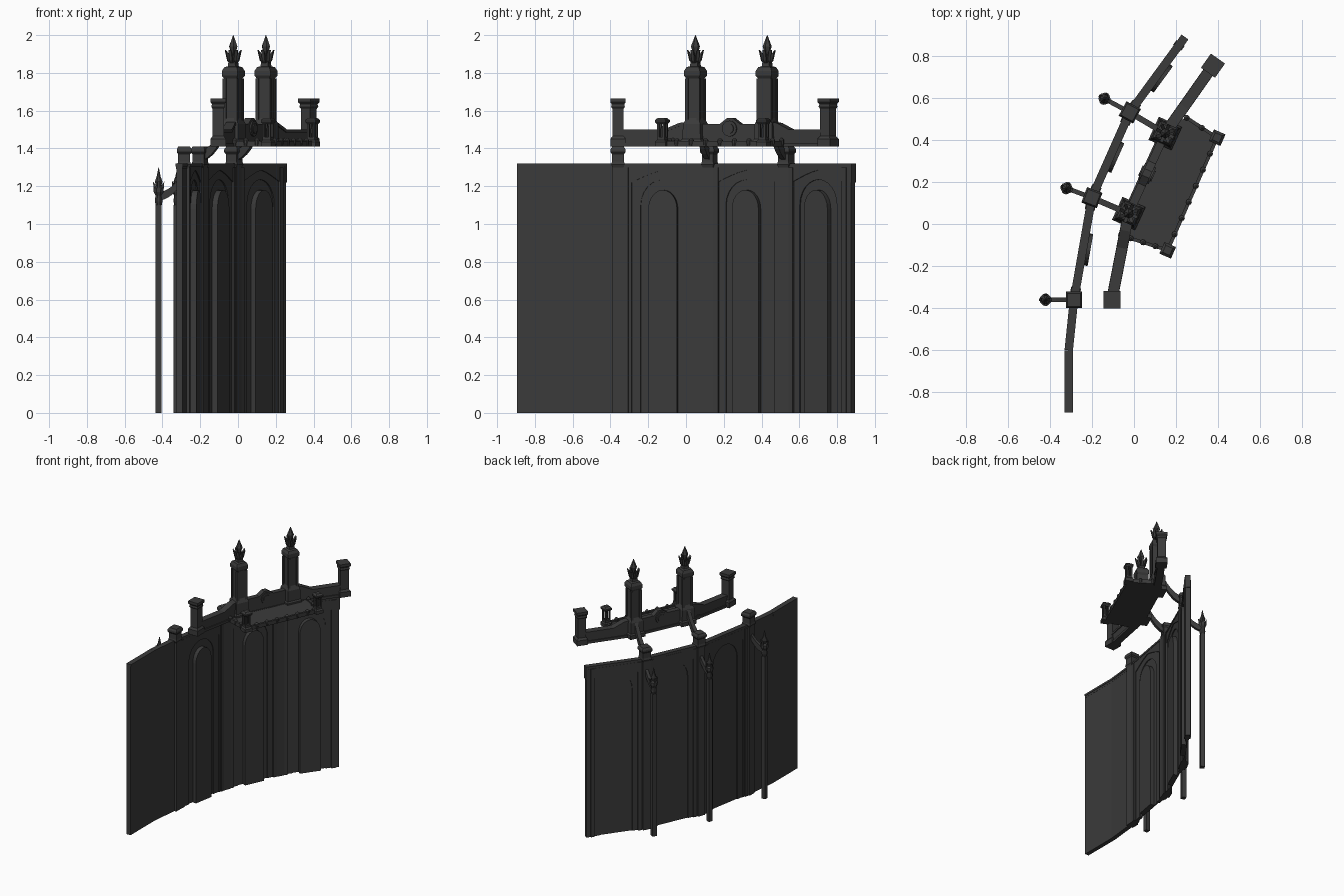
import bpy, bmesh, math
from mathutils import Vector

if "Cube" in bpy.data.objects:
    bpy.data.objects.remove(bpy.data.objects["Cube"])

stone = bpy.data.materials.new("dark_stone")
stone.use_nodes = True
stone.diffuse_color = (0.043, 0.043, 0.043, 1)
stone.node_tree.nodes["Principled BSDF"].inputs["Base Color"].default_value = stone.diffuse_color


def finish(name, bm):
    bmesh.ops.recalc_face_normals(bm, faces=bm.faces)
    me = bpy.data.meshes.new(name)
    bm.to_mesh(me)
    bm.free()
    me.materials.append(stone)
    ob = bpy.data.objects.new(name, me)
    bpy.context.collection.objects.link(ob)
    return ob


def loft(name, rings):
    """Closed solid through rings with equal point counts."""
    bm = bmesh.new()
    vs = [[bm.verts.new(p) for p in r] for r in rings]
    n = len(vs[0])
    for a, b in zip(vs, vs[1:]):
        for i in range(n):
            j = (i + 1) % n
            bm.faces.new((a[i], a[j], b[j], b[i]))
    bm.faces.new(vs[0][::-1])
    bm.faces.new(vs[-1])
    return finish(name, bm)


def stack(name, pos, angle, profile, sides=4):
    """Upright turned or square shaft: profile of (z, half width)."""
    k = 1 / math.cos(math.pi / sides)
    rings = []
    for z, r in profile:
        ring = []
        for i in range(sides):
            a = angle + (i + 0.5) * math.tau / sides
            ring.append((pos[0] + r * k * math.cos(a), pos[1] + r * k * math.sin(a), z))
        rings.append(ring)
    return loft(name, rings)


def plate(name, a, b, outline, d0, d1):
    """Upright slab on the line a-b: outline of (along, z), depth d0 to d1."""
    a, t = Vector(a), (Vector(b) - Vector(a)).normalized()
    n = Vector((t.y, -t.x))
    return loft(name, [[(*(a + t * u + n * d), z) for u, z in outline] for d in (d0, d1)])


def length(a, b):
    return (Vector(b) - Vector(a)).length


def heading(a, b):
    return math.atan2(b[1] - a[1], b[0] - a[0])


def bar(name, a, b, z0, z1, half, extra=0):
    l = length(a, b) + extra
    return plate(name, a, b, [(-extra, z0), (l, z0), (l, z1), (-extra, z1)], -half, half)


def arch(c, half, spring, apex, pointed=False):
    pts = [(c - half, 0)]
    for i in range(13):
        s = -math.cos(math.pi * i / 12)
        h = 1 - abs(s) ** 1.3 if pointed else math.sqrt(max(0, 1 - s * s))
        pts.append((c + half * s, spring + (apex - spring) * h))
    return pts + [(c + half, 0)]


def strut(name, a, b, z0, z1, thick, half):
    """Curved flying buttress, steeper towards b."""
    l = length(a, b)
    top = [(l * i / 8, z0 + (z1 - z0) * (i / 8) ** 2) for i in range(9)]
    return plate(name, a, b, top + [(u, z - thick) for u, z in reversed(top)], -half, half)


# Curved curtain wall
path = [(-0.31, -0.895), (-0.31, -0.6), (-0.285, -0.36), (-0.2, 0.125), (-0.02, 0.53), (0.24, 0.885)]
WALL = 1.30
for i, (a, b) in enumerate(zip(path, path[1:])):
    bar(f"wall_cornice_{i}", a, b, 1.29, 1.305, 0.017)
    bar(f"wall_coping_{i}", a, b, 1.305, 1.32, 0.02)
    if i < 2:
        bar(f"plain_wall_{i}", a, b, 0, WALL, 0.016)
        continue
    l = length(a, b)
    c = l / 2
    bar(f"wall_core_{i}", a, b, 0, WALL, 0.005)
    # Stepped arch frames on both faces
    frames = [("pointed_frame", 0, l, arch(c, 0.17, 1.22, 1.285, True), 0.018),
              ("round_frame", c - 0.18, c + 0.18, arch(c, 0.122, 1.1, 1.235), 0.012)]
    for nm, u0, u1, hole, depth in frames:
        outline = [(u0, 0), (u0, WALL), (u1, WALL), (u1, 0)] + hole[::-1]
        for side, s in (("front", 1), ("back", -1)):
            plate(f"{nm}_{side}_{i}", a, b, outline, 0.004 * s, depth * s)
    # Raised arched panel
    plate(f"arched_panel_{i}", a, b, arch(c, 0.077, 1.08, 1.18), 0.003, 0.036)
    # Half columns beside the piers
    for u in (0.045, l - 0.045):
        plate(f"half_column_{i}", a, b, [(u - 0.014, 0), (u + 0.014, 0), (u + 0.014, WALL), (u - 0.014, WALL)],
              -0.024, 0.024)
bar("wall_end_cap", (0.232, 0.874), (0.242, 0.888), 1.22, 1.32, 0.02)

# Piers, outer posts and lower struts
piers = path[2:5]
posts = [(-0.42, -0.36), (-0.32, 0.17), (-0.14, 0.595)]
pier_profile = [(0, 0.029), (1.30, 0.029), (1.315, 0.036), (1.33, 0.032), (1.37, 0.032),
                (1.38, 0.039), (1.395, 0.039), (1.41, 0.031)]
post_profile = [(0, 0.016), (1.10, 0.016), (1.12, 0.02), (1.15, 0.017), (1.17, 0.026),
                (1.19, 0.027), (1.20, 0.014), (1.225, 0.02), (1.25, 0.011), (1.30, 0.001)]
for i, (p, q) in enumerate(zip(piers, posts)):
    ang = heading(q, p)
    stack(f"pier_{i}", p, ang, pier_profile)
    stack(f"outer_post_{i}", q, ang, post_profile[:2])
    stack(f"post_pinnacle_{i}", q, ang, post_profile[1:], 8)
    for k in range(4):
        a = ang + k * math.pi / 2
        tip = (q[0] + math.cos(a), q[1] + math.sin(a))
        plate(f"post_leaf_{i}", q, tip, [(0.01, 1.16), (0.026, 1.18), (0.03, 1.225), (0.012, 1.2)], -0.006, 0.006)
    strut(f"lower_strut_{i}", q, p, 1.17, 1.28, 0.045, 0.011)

# Towers with leaf crowns and upper flying buttresses
towers = [(-0.025, 0.05), (0.148, 0.43)]
lean = heading(*towers)
tower_profile = [(1.41, 0.06), (1.44, 0.06), (1.45, 0.052), (1.53, 0.05), (1.56, 0.036), (1.77, 0.036),
                 (1.785, 0.046), (1.81, 0.046), (1.83, 0.036), (1.835, 0.022), (1.87, 0.018)]
spike_profile = [(1.86, 0.008), (1.90, 0.01), (1.94, 0.021), (2.0, 0.001)]
for i, (t, p) in enumerate(zip(towers, piers[1:])):
    stack(f"tower_{i}", t, lean, tower_profile)
    stack(f"tower_spike_{i}", t, lean, spike_profile, 6)
    for k in range(8):
        a = lean + k * math.pi / 4
        tip = (t[0] + math.cos(a), t[1] + math.sin(a))
        plate(f"crown_leaf_{i}", t, tip, [(0.008, 1.84), (0.032, 1.865), (0.045, 1.92), (0.02, 1.89)], -0.008, 0.008)
    # Corner strips on the tower shaft
    for k in range(4):
        a = lean + math.pi / 4 + k * math.pi / 2
        edge = (t[0] + 0.047 * math.cos(a), t[1] + 0.047 * math.sin(a))
        stack(f"tower_corner_{i}", edge, lean, [(1.45, 0.009), (1.77, 0.009)])
    strut(f"flying_buttress_{i}", p, t, 1.39, 1.64, 0.055, 0.014)

# Parapet with end pillars
ends = [(-0.105, -0.36), (0.375, 0.752)]
end_profile = [(1.41, 0.041), (1.45, 0.041), (1.465, 0.03), (1.61, 0.03), (1.62, 0.036),
               (1.635, 0.033), (1.645, 0.041), (1.665, 0.041)]
for i, (e, t) in enumerate(zip(ends, towers)):
    l = length(e, t)
    stack(f"end_pillar_{i}", e, 0 if i == 0 else heading(t, e), end_profile)
    plate(f"side_parapet_{i}", e, t, [(0, 1.41), (l, 1.41), (l, 1.54), (0.8 * l, 1.53), (0.6 * l, 1.495),
                                      (0, 1.495)], -0.02, 0.02)
    bar(f"side_plinth_{i}", e, t, 1.41, 1.43, 0.027)
    plate(f"side_coping_{i}", e, t, [(0, 1.485), (0.61 * l, 1.485), (0.81 * l, 1.52), (l, 1.53), (l, 1.545),
                                     (0.8 * l, 1.535), (0.6 * l, 1.5), (0, 1.5)], -0.026, 0.026)
l = length(*towers)
plate("centre_parapet", *towers, [(0, 1.41), (l, 1.41), (l, 1.53), (l * 0.64, 1.53), (l * 0.54, 1.56),
                                 (l * 0.46, 1.56), (l * 0.36, 1.53), (0, 1.53)], -0.02, 0.02)
bar("centre_plinth", *towers, 1.41, 1.43, 0.027)

# Round medallion on the centre parapet
for radius, depth in ((0.042, 0.028), (0.027, 0.034)):
    disc = [(l / 2 + radius * math.cos(k * math.tau / 16), 1.505 + radius * math.sin(k * math.tau / 16))
            for k in range(16)]
    plate("medallion", *towers, disc, -depth, depth)

# Balcony floor, low kerb and knobs
floor = [(-0.075, -0.05), (0.16, -0.125), (0.395, 0.41), (0.25, 0.505), (0.13, 0.46)]
loft("balcony_floor", [[(x, y, z) for x, y in floor] for z in (1.41, 1.428)])
for a, b, count in ((floor[0], floor[1], 3), (floor[1], floor[2], 6), (floor[2], floor[3], 2)):
    bar("balcony_kerb", a, b, 1.41, 1.44, 0.008)
    for k in range(1, count + 1):
        p = Vector(a).lerp(Vector(b), k / (count + (0 if count == 2 else 1)))
        stack("kerb_knob", p, heading(a, b), [(1.41, 0.01), (1.43, 0.013), (1.445, 0.013), (1.455, 0.004)], 8)

# Open lanterns on the balcony corners
turn = heading(floor[1], floor[2])
for p in floor[1:3]:
    stack("lantern_base", p, turn, [(1.41, 0.03), (1.435, 0.03), (1.445, 0.022), (1.46, 0.022)])
    for k in range(4):
        a = turn + math.pi / 4 + k * math.pi / 2
        leg = (p[0] + 0.023 * math.cos(a), p[1] + 0.023 * math.sin(a))
        stack("lantern_leg", leg, turn, [(1.455, 0.0055), (1.535, 0.0055)])
    stack("lantern_core", p, turn, [(1.455, 0.008), (1.50, 0.01), (1.52, 0.003)], 8)
    stack("lantern_cap", p, turn, [(1.53, 0.023), (1.54, 0.03), (1.55, 0.03), (1.562, 0.018)])
